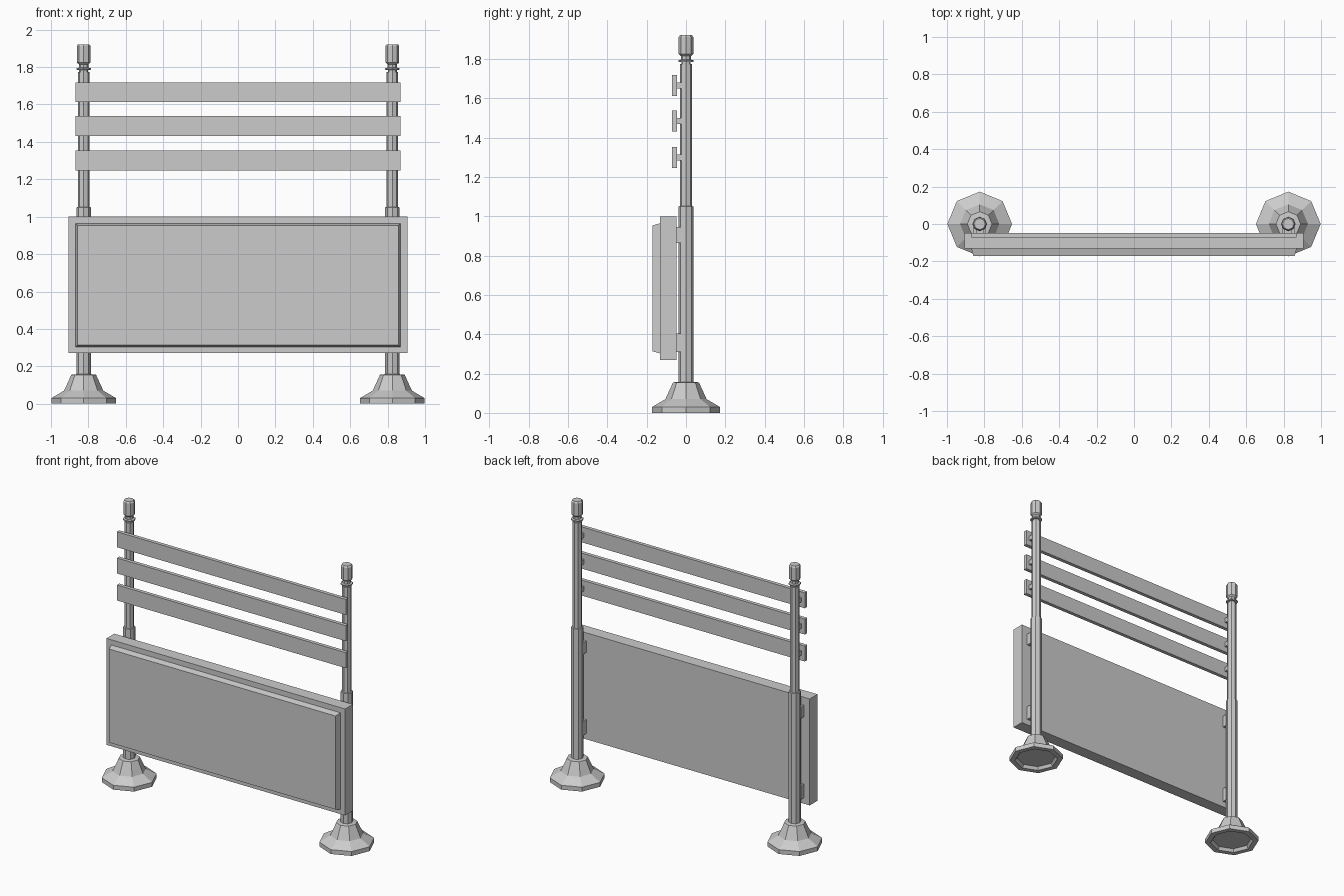
import bpy, math

if "Cube" in bpy.data.objects:
    bpy.data.objects.remove(bpy.data.objects["Cube"])

POST_X = 0.825
SIDES = 8


def make_object(name, verts, faces):
    mesh = bpy.data.meshes.new(name)
    mesh.from_pydata(verts, [], faces)
    mesh.update()
    ob = bpy.data.objects.new(name, mesh)
    bpy.context.collection.objects.link(ob)
    return ob


def lathe(name, x, profile):
    """Eight-sided solid from (radius, z) points, bottom to top."""
    verts, faces = [], []
    for r, z in profile:
        for i in range(SIDES):
            a = 2 * math.pi * i / SIDES
            verts.append((x + r * math.cos(a), r * math.sin(a), z))
    for k in range(len(profile) - 1):
        for i in range(SIDES):
            j = (i + 1) % SIDES
            faces.append((k * SIDES + i, k * SIDES + j,
                          (k + 1) * SIDES + j, (k + 1) * SIDES + i))
    faces.append(tuple(reversed(range(SIDES))))
    faces.append(tuple(range(len(verts) - SIDES, len(verts))))
    return make_object(name, verts, faces)


def block(name, x, y, z, taper=0.0):
    """Box from (min, max) ranges; taper shrinks the front face."""
    verts = []
    for yy, t in ((y[0], taper), (y[1], 0.0)):
        verts += [(x[0] + t, yy, z[0] + t), (x[1] - t, yy, z[0] + t),
                  (x[1] - t, yy, z[1] - t), (x[0] + t, yy, z[1] - t)]
    faces = [(0, 1, 2, 3), (7, 6, 5, 4), (4, 5, 1, 0),
             (5, 6, 2, 1), (6, 7, 3, 2), (7, 4, 0, 3)]
    return make_object(name, verts, faces)


slat_heights = (1.30, 1.485, 1.665)

for side, x in (("left", -POST_X), ("right", POST_X)):
    # flared foot with a shallow recess underneath
    lathe(side + "_foot", x, [(0.125, 0.02), (0.138, 0.0), (0.173, 0.0),
                              (0.173, 0.03), (0.105, 0.07), (0.066, 0.155),
                              (0.038, 0.158)])
    # stepped post: thick sleeve below, thin pole above
    lathe(side + "_post", x, [(0.038, 0.15), (0.038, 1.05),
                              (0.031, 1.052), (0.031, 1.775)])
    # collar ring, neck and finial
    lathe(side + "_finial", x, [(0.024, 1.77), (0.024, 1.784), (0.039, 1.786),
                                (0.039, 1.794), (0.026, 1.797), (0.026, 1.815),
                                (0.037, 1.825), (0.037, 1.912), (0.03, 1.922)])
    # brackets holding the panel
    for level, z in (("lower", (0.31, 0.405)), ("upper", (0.865, 0.945))):
        block(f"{side}_{level}_panel_bracket", (x - 0.035, x + 0.035),
              (-0.052, -0.015), z)
    # brackets holding the slats
    for i, z in enumerate(slat_heights):
        block(f"{side}_slat_bracket_{i + 1}", (x - 0.02, x + 0.02),
              (-0.05, -0.02), (z - 0.015, z + 0.015))

# horizontal slats
for i, z in enumerate(slat_heights):
    block(f"slat_{i + 1}", (-0.868, 0.868), (-0.072, -0.047),
          (z - 0.053, z + 0.053))

# sign cabinet and its raised bevelled face
block("panel_cabinet", (-0.905, 0.905), (-0.132, -0.048), (0.27, 1.0))
block("panel_face", (-0.87, 0.87), (-0.17, -0.13), (0.302, 0.965), taper=0.011)
